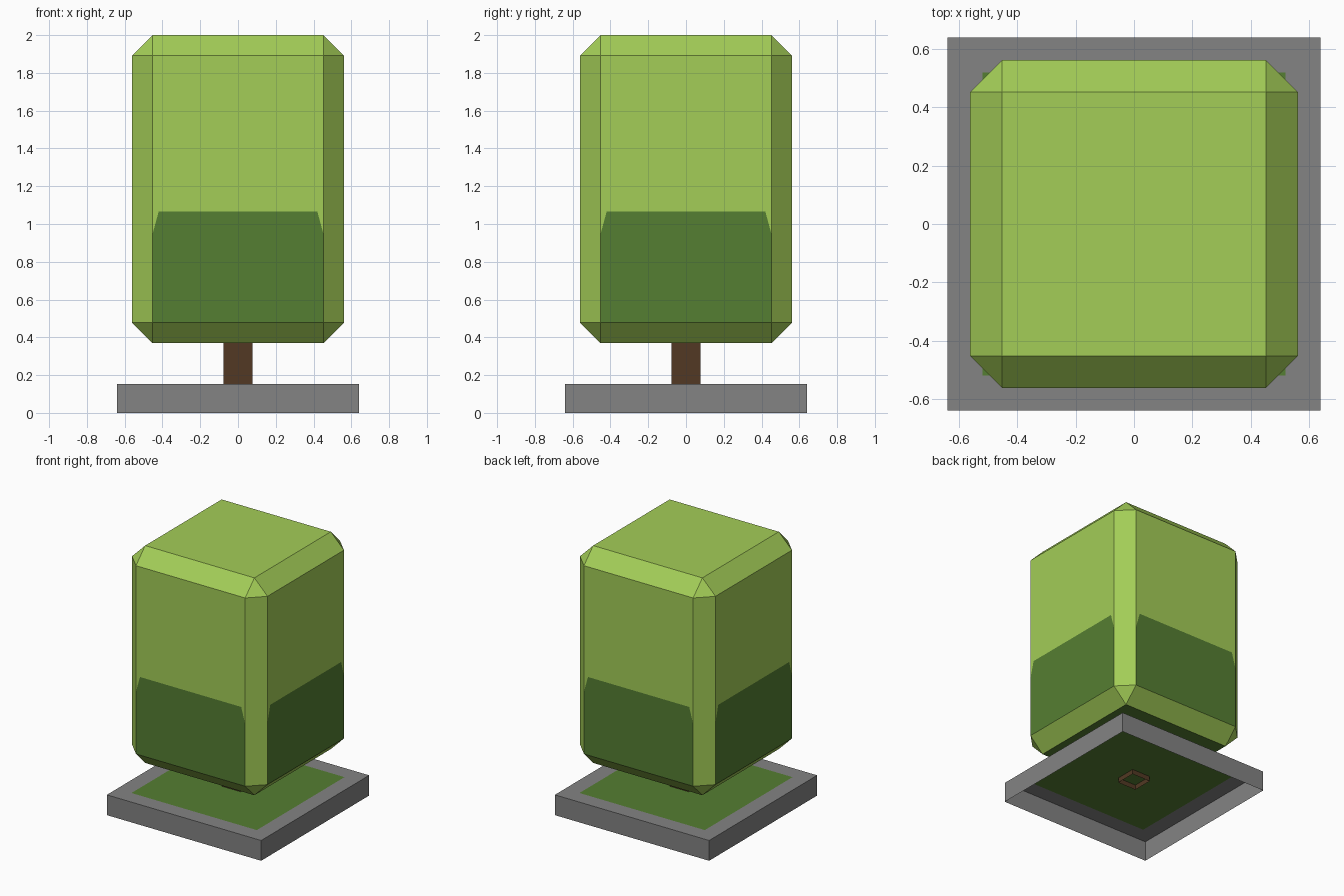
import bpy, bmesh
from mathutils import Matrix, Vector

if "Cube" in bpy.data.objects:
    bpy.data.objects.remove(bpy.data.objects["Cube"])


def material(name, hex_rgb):
    lin = [((c / 255 + 0.055) / 1.055) ** 2.4 for c in bytes.fromhex(hex_rgb)]
    m = bpy.data.materials.new(name)
    m.diffuse_color = (*lin, 1)
    m.use_nodes = True
    m.node_tree.nodes["Principled BSDF"].inputs["Base Color"].default_value = m.diffuse_color
    return m


LEAF = material("light leaf green", "A3CD57")
SHADE = material("dark leaf green", "557E32")
BARK = material("bark brown", "523923")
STONE = material("stone grey", "838383")


def box(half, z0, z1):
    bm = bmesh.new()
    bmesh.ops.create_cube(bm, size=1, matrix=Matrix.Translation((0, 0, (z0 + z1) / 2))
                          @ Matrix.Diagonal((2 * half, 2 * half, z1 - z0, 1)))
    bm.normal_update()
    return bm


def remove_faces(bm, test):
    bmesh.ops.delete(bm, geom=[f for f in bm.faces if test(f)], context='FACES_ONLY')


def finish(bm, name, *mats):
    me = bpy.data.meshes.new(name)
    bm.to_mesh(me)
    bm.free()
    for m in mats:
        me.materials.append(m)
    bpy.context.collection.objects.link(bpy.data.objects.new(name, me))


def cut(bm, faces, point, normal):
    geom = set(faces)
    for f in faces:
        geom.update(f.edges, f.verts)
    bmesh.ops.bisect_plane(bm, geom=list(geom), plane_co=point, plane_no=normal)
    bm.normal_update()


# Base: shallow shell, open underneath, with a square grass patch on top
bm = box(0.64, 0, 0.152)
remove_faces(bm, lambda f: f.normal.z < -0.9)
top = [f for f in bm.faces if f.normal.z > 0.9]
bmesh.ops.inset_region(bm, faces=top, thickness=0.17)
top[0].material_index = 1
finish(bm, "base", STONE, SHADE)

# Trunk: open square tube poking slightly through the base
bm = box(0.078, 0.115, 0.40)
remove_faces(bm, lambda f: abs(f.normal.z) > 0.9)
finish(bm, "trunk", BARK)

# Foliage: chamfered block, flat sides dark in their lower part
bm = box(0.562, 0.37, 2.0)
bmesh.ops.bevel(bm, geom=bm.edges[:], offset=0.109, segments=1,
                affect='EDGES', profile=0.5)
bm.normal_update()
TOP = 1.065
sides = [Vector(v) for v in ((1, 0, 0), (-1, 0, 0), (0, 1, 0), (0, -1, 0))]
for n in sides:
    flat = [f for f in bm.faces if f.normal.dot(n) > 0.95]
    cut(bm, flat, (0, 0, TOP), (0, 0, 1))
    # nip the two upper corners of the dark area
    across = n.cross(Vector((0, 0, 1)))
    for s in (-1, 1):
        low = [f for f in bm.faces if f.normal.dot(n) > 0.95
               and f.calc_center_median().z < TOP]
        cut(bm, low, across * s * 0.42 + Vector((0, 0, TOP)),
            across * s * 0.12 + Vector((0, 0, 0.033)))
for f in bm.faces:
    c = f.calc_center_median()
    side = any(f.normal.dot(n) > 0.95 for n in sides)
    nip = len(f.verts) == 3
    f.material_index = int(f.normal.z < -0.95 or (side and c.z < TOP and not nip))
finish(bm, "foliage", LEAF, SHADE)
